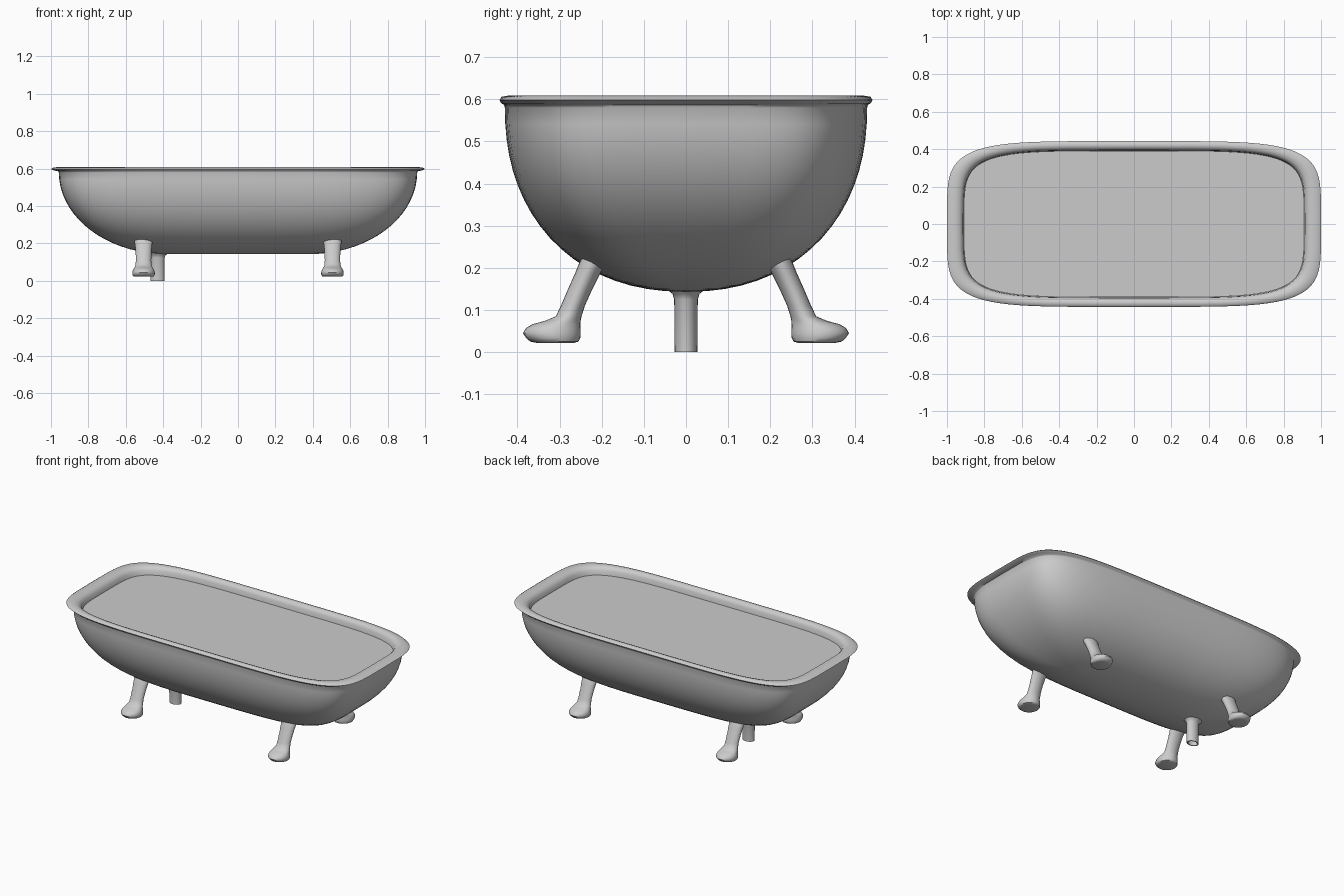
import bpy, bmesh
from math import sin, cos, pi, copysign

if "Cube" in bpy.data.objects:
    bpy.data.objects.remove(bpy.data.objects["Cube"])


def oval(cx, cy, z, a, b, n=2.0, count=24):
    """Horizontal superellipse ring; n=2 is an ellipse, larger is boxier."""
    pts = []
    for i in range(count):
        c, s = cos(2 * pi * i / count), sin(2 * pi * i / count)
        pts.append((cx + a * copysign(abs(c) ** (2 / n), c),
                    cy + b * copysign(abs(s) ** (2 / n), s), z))
    return pts


def loft(name, rings, cap_start=True, cap_end=True, angle=50):
    """Skin a stack of rings into one smooth-shaded object."""
    bm = bmesh.new()
    loops = [[bm.verts.new(p) for p in r] for r in rings]
    n = len(loops[0])
    for lo, hi in zip(loops, loops[1:]):
        for i in range(n):
            j = (i + 1) % n
            bm.faces.new((lo[i], lo[j], hi[j], hi[i]))
    if cap_start:
        bm.faces.new(loops[0][::-1])
    if cap_end:
        bm.faces.new(loops[-1])
    bmesh.ops.recalc_face_normals(bm, faces=bm.faces)
    mesh = bpy.data.meshes.new(name)
    bm.to_mesh(mesh)
    bm.free()
    ob = bpy.data.objects.new(name, mesh)
    bpy.context.collection.objects.link(ob)
    bpy.ops.object.select_all(action='DESELECT')
    ob.select_set(True)
    bpy.context.view_layer.objects.active = ob
    bpy.ops.object.shade_smooth_by_angle(angle=angle * pi / 180)
    return ob


SIDES = 80
TOP, DEPTH = 0.58, 0.437

# Tub: rounded hull from the keel up, then the rolled rim and inner wall
rings = []
steps = 18
for k in range(steps + 1):
    t = cos(0.5 * pi * k / steps)
    wx = max(1 - t ** 2, 0) ** 0.5
    wy = max(1 - t ** 2.2, 0) ** (1 / 2.2)
    rings.append(oval(0, 0, TOP - DEPTH * t, 0.38 + 0.578 * wx,
                      max(0.43 * wy, 0.004), 3.2 + 1.6 * wx, SIDES))
rim_profile = [(0.962, 0.432, 0.587), (0.985, 0.438, 0.590), (1.0, 0.443, 0.598),
               (0.988, 0.438, 0.606), (0.955, 0.420, 0.609), (0.932, 0.405, 0.604),
               (0.915, 0.396, 0.588), (0.910, 0.392, 0.558)]
rings += [oval(0, 0, z, a, b, 4.9, SIDES) for a, b, z in rim_profile]
loft("tub", rings, cap_end=False)

# Water surface just below the rim
loft("water", [oval(0, 0, 0.555, 0.909, 0.391, 4.9, SIDES),
               oval(0, 0, 0.562, 0.909, 0.391, 4.9, SIDES)], angle=30)

# Feet: z, inner y, outer y, half width in x
leg_profile = [(0.022, 0.265, 0.355, 0.046), (0.025, 0.255, 0.370, 0.056),
               (0.034, 0.251, 0.380, 0.060), (0.045, 0.250, 0.387, 0.060),
               (0.057, 0.250, 0.380, 0.057), (0.066, 0.250, 0.365, 0.052),
               (0.074, 0.250, 0.335, 0.047), (0.085, 0.248, 0.309, 0.043),
               (0.11, 0.240, 0.297, 0.041), (0.15, 0.222, 0.280, 0.042),
               (0.19, 0.202, 0.262, 0.045), (0.215, 0.186, 0.252, 0.050),
               (0.25, 0.165, 0.230, 0.050)]
for sx, side in ((-1, "left"), (1, "right")):
    for sy, end in ((-1, "front"), (1, "back")):
        loft(f"{end}_{side}_leg",
             [oval(sx * 0.505, sy * (y0 + y1) / 2, z, w, (y1 - y0) / 2)
              for z, y0, y1, w in leg_profile])

# Drain pipe: flared at the hull, hollow at the bottom
pipe_profile = [(0.17, 0.070, 0.048), (0.145, 0.055, 0.040), (0.138, 0.044, 0.032),
                (0.125, 0.038, 0.028), (0.0, 0.037, 0.027), (0.0, 0.030, 0.022),
                (0.04, 0.030, 0.022)]
loft("drain_pipe", [oval(-0.43, 0, z, a, b) for z, a, b in pipe_profile])
